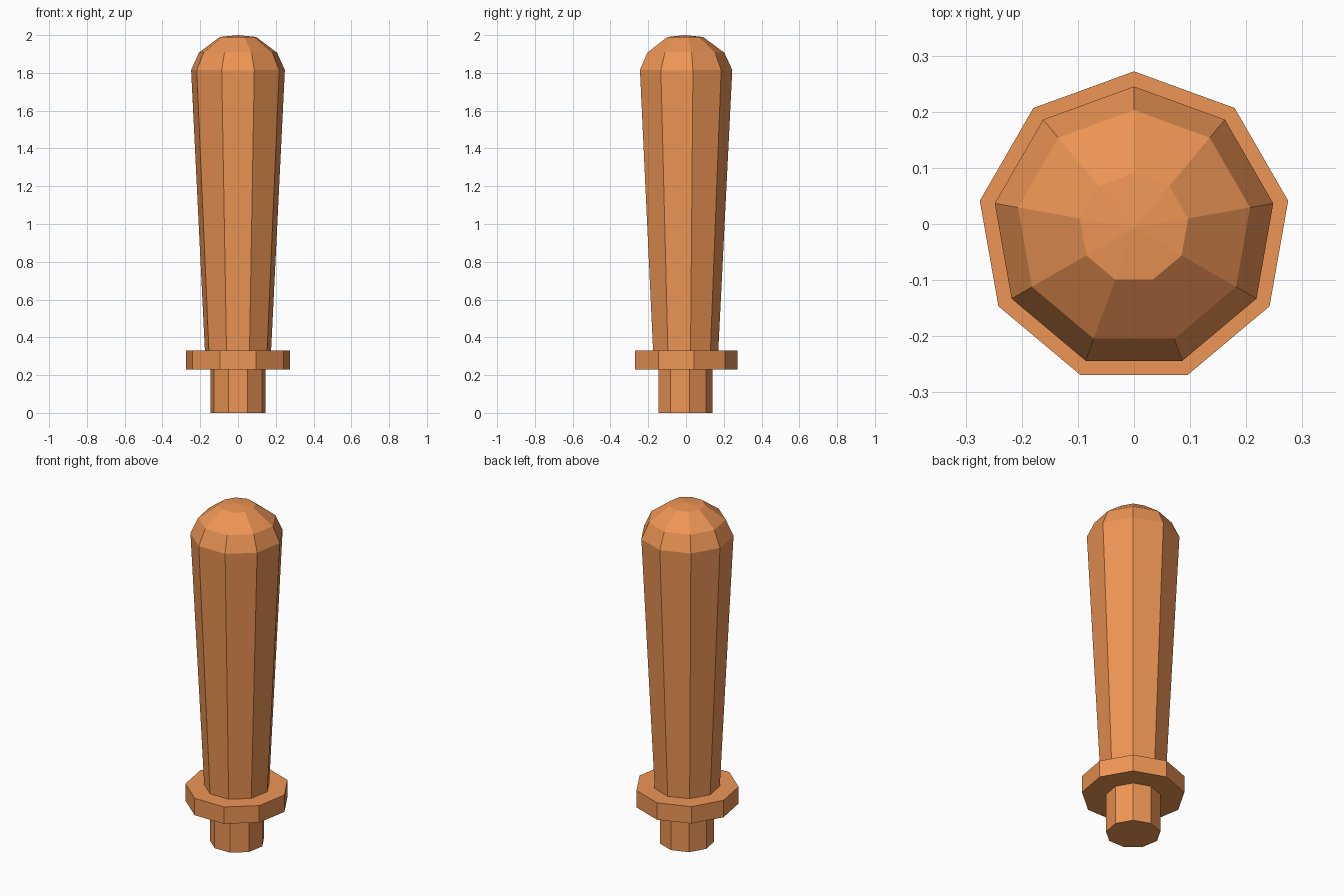
import bpy, bmesh
from math import sin, cos, tau

if "Cube" in bpy.data.objects:
    bpy.data.objects.remove(bpy.data.objects["Cube"])

SIDES = 9
CENTRE_Y = -0.007

# Profile (radius, height): peg, collar, tapered grip, rounded end
PROFILE = [
    (0.148, 0.0), (0.148, 0.23),
    (0.279, 0.23), (0.279, 0.33),
    (0.178, 0.33), (0.252, 1.815),
    (0.210, 1.907), (0.098, 1.99),
]
TIP_Z = 2.0

bm = bmesh.new()


def ring(radius, z):
    # One corner points to the back (+y)
    return [bm.verts.new((radius * sin(-tau * i / SIDES),
                          CENTRE_Y + radius * cos(tau * i / SIDES), z))
            for i in range(SIDES)]


# Turned walls
rings = [ring(r, z) for r, z in PROFILE]
for low, high in zip(rings, rings[1:]):
    for i in range(SIDES):
        j = (i + 1) % SIDES
        bm.faces.new((low[i], low[j], high[j], high[i]))

# Flat base and shallow pointed tip
bm.faces.new(rings[0][::-1])
tip = bm.verts.new((0, CENTRE_Y, TIP_Z))
for i in range(SIDES):
    bm.faces.new((rings[-1][i], rings[-1][(i + 1) % SIDES], tip))
bmesh.ops.recalc_face_normals(bm, faces=bm.faces)

mesh = bpy.data.meshes.new("turned_handle")
bm.to_mesh(mesh)
bm.free()
handle = bpy.data.objects.new("turned_handle", mesh)
bpy.context.collection.objects.link(handle)

# Orange wood
wood = bpy.data.materials.new("orange_wood")
wood.diffuse_color = (0.85, 0.30, 0.09, 1)
wood.use_nodes = True
wood.node_tree.nodes["Principled BSDF"].inputs["Base Color"].default_value = wood.diffuse_color
mesh.materials.append(wood)
